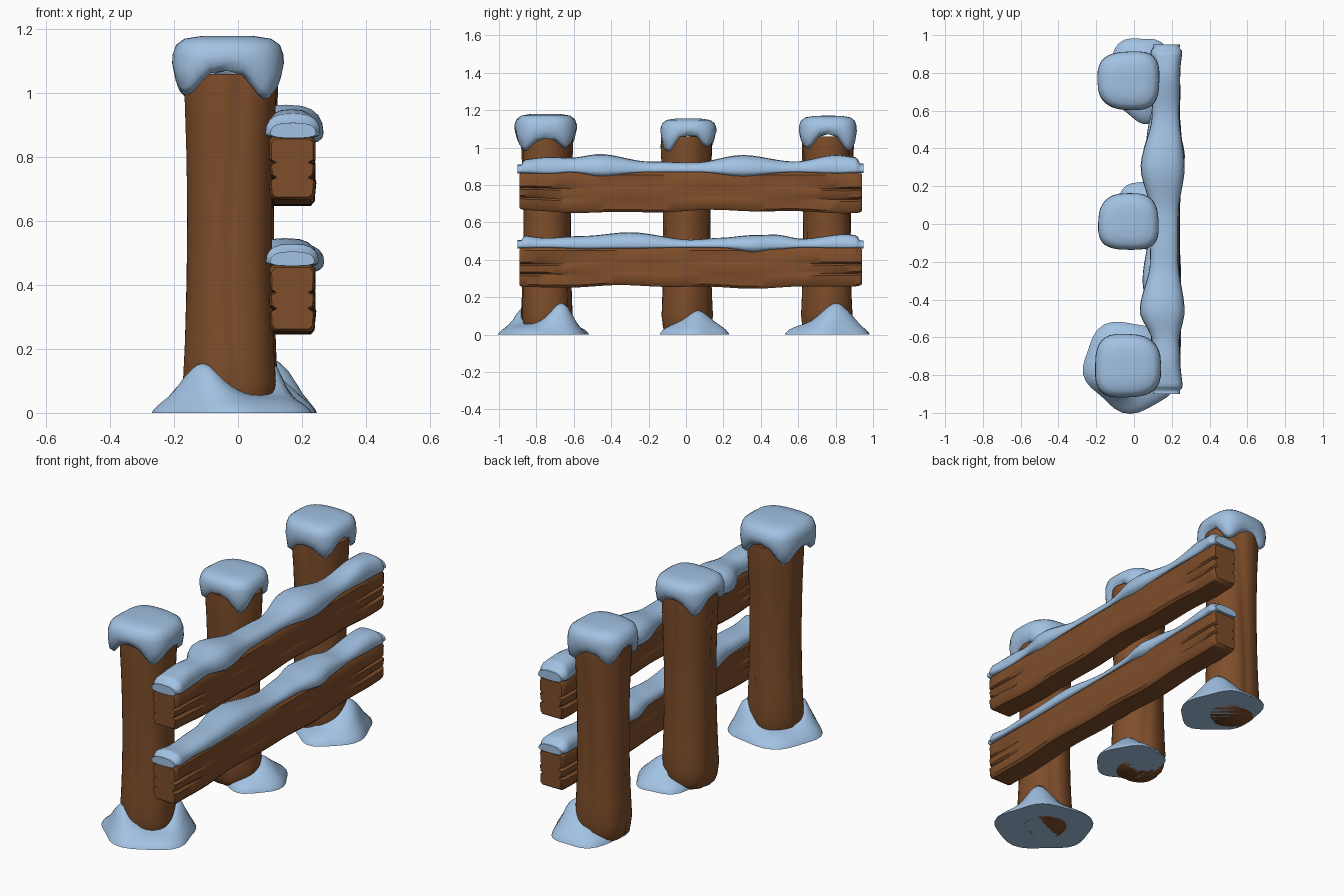
import bpy, bmesh, math
from math import sin, cos, pi, exp
from mathutils import Vector

cube = bpy.data.objects.get("Cube")
if cube:
    bpy.data.objects.remove(cube, do_unlink=True)


def material(name, rgb):
    m = bpy.data.materials.new(name)
    m.use_nodes = True
    m.diffuse_color = (*rgb, 1)
    m.node_tree.nodes["Principled BSDF"].inputs["Base Color"].default_value = (*rgb, 1)
    return m


WOOD = material("brown wood", (0.21, 0.075, 0.023))
SNOW = material("pale blue snow", (0.36, 0.54, 0.77))


def loft(name, rings, mat, angle=50):
    """Skin a list of equal-length closed rings and cap both ends."""
    bm = bmesh.new()
    loops = [[bm.verts.new(p) for p in ring] for ring in rings]
    n = len(loops[0])
    for a, b in zip(loops, loops[1:]):
        for i in range(n):
            j = (i + 1) % n
            bm.faces.new((a[i], a[j], b[j], b[i]))
    bm.faces.new(loops[0][::-1])
    bm.faces.new(loops[-1])
    bmesh.ops.recalc_face_normals(bm, faces=bm.faces)
    mesh = bpy.data.meshes.new(name)
    bm.to_mesh(mesh)
    bm.free()
    ob = bpy.data.objects.new(name, mesh)
    bpy.context.collection.objects.link(ob)
    mesh.materials.append(mat)
    bpy.ops.object.select_all(action='DESELECT')
    ob.select_set(True)
    bpy.context.view_layer.objects.active = ob
    bpy.ops.object.shade_smooth_by_angle(angle=math.radians(angle))
    return ob


def angles(n):
    return [2 * pi * i / n for i in range(n)]


def power(v, e):
    return math.copysign(abs(v) ** e, v)


def blend(keys, y):
    """Smooth interpolation through (y, value, value...) keys."""
    for a, b in zip(keys, keys[1:]):
        if y <= b[0]:
            t = max(0, (y - a[0]) / (b[0] - a[0]))
            t = t * t * (3 - 2 * t)
            return [p + (q - p) * t for p, q in zip(a[1:], b[1:])]
    return keys[-1][1:]


# Posts: gnarled trunks with vertical grooves
def post(name, cx, cy, phase):
    rings = []
    levels = [(0, 0.86), (0.015, 0.96), (0.04, 1.03)]
    levels += [(z / 10, 1.0 + 0.09 * (z / 10 - 0.55) ** 2 / 0.2) for z in range(1, 11)]
    levels += [(1.06, 1.08)]
    for z, s in levels:
        ring = []
        for a in angles(48):
            twist = a + phase + 0.25 * sin(2.5 * z + phase)
            r = 1 + 0.02 * cos(3 * twist) + 0.015 * cos(5 * twist + 2 * z)
            r -= 0.06 * max(0, cos(3.5 * twist)) ** 14
            ring.append((cx + 0.133 * s * r * cos(a), cy + 0.127 * s * r * sin(a), z))
        rings.append(ring)
    loft(name, rings, WOOD)


# Snow caps: rounded square blobs whose rim droops at the corners
def cap(name, cx, cy, hx, hy, top, phase):
    height = top - 1.02
    rings = []
    for scale, rim, f in [(0.6, 1, 0.3), (0.84, 1, 0.02), (0.96, 1, 0.14), (1.0, 0.5, 0.4),
                          (0.99, 0.1, 0.62), (0.93, 0, 0.82), (0.78, 0, 0.94),
                          (0.5, 0, 0.99), (0.2, 0, 1)]:
        ring = []
        for a in angles(32):
            droop = 0.035 * cos(4 * (a - pi / 4)) + 0.015 * cos(2 * a + phase)
            wob = scale * (1 + 0.025 * cos(3 * a + phase))
            ring.append((cx + hx * wob * power(cos(a), 0.68),
                         cy + hy * wob * power(sin(a), 0.68),
                         1.02 + height * f - rim * droop))
        rings.append(ring)
    loft(name, rings, SNOW, 80)


# Drifts: low lobed mounds with peaks banked against the post
def drift(name, cx, cy, rx, ry, phase, peaks):
    rings = []
    for t in (1, 0.98, 0.9, 0.8, 0.7, 0.6, 0.5, 0.4, 0.28, 0.15, 0.03):
        ring = []
        for a in angles(36):
            r = t * (1 + 0.05 * cos(2 * a + phase) + 0.05 * cos(5 * a + phase))
            x, y = cx + rx * r * cos(a), cy + ry * r * sin(a)
            z = 0.055 * (1 - t ** 4) ** 0.7
            for px, py, h, s in peaks:
                z += h * exp(-((x - px) ** 2 + (y - py) ** 2) / s ** 2) * min(1, 3 * (1 - t))
            ring.append((x, y, z if t < 1 else 0))
        rings.append(ring)
    loft(name, rings, SNOW, 70)


post("front_post", -0.025, -0.747, 0.4)
post("middle_post", -0.025, 0.003, 2.3)
post("back_post", -0.025, 0.757, 4.1)
cap("front_snow_cap", -0.035, -0.752, 0.175, 0.168, 1.18, 0.5)
cap("middle_snow_cap", -0.028, 0.01, 0.16, 0.15, 1.155, 2.0)
cap("back_snow_cap", -0.026, 0.76, 0.164, 0.155, 1.17, 3.6)
drift("front_snow_drift", -0.02, -0.755, 0.25, 0.235, 2.0,
      [(-0.12, -0.86, 0.11, 0.09), (0.1, -0.66, 0.12, 0.09)])
drift("middle_snow_drift", 0.07, 0.05, 0.16, 0.19, 0.6, [(0.09, 0.06, 0.075, 0.08)])
drift("back_snow_drift", 0.05, 0.765, 0.185, 0.23, 1.2, [(0.1, 0.8, 0.115, 0.1)])


# Rails: planks with worn edges and splits that deepen toward the ends
def rail(name, z0, phase):
    lo, hi = -0.89, 0.942
    rings = []
    steps = [0, 0.006, 0.014] + [i / 36 for i in range(1, 36)] + [0.986, 0.994, 1]
    for t in steps:
        y = lo + (hi - lo) * t
        end = abs(2 * t - 1)
        g = 0.017 * max(0, (end - 0.62) / 0.38)
        shrink = 1 - 0.1 * max(0, 1 - (1 - end) / 0.026) ** 2
        w = 0.003 * sin(7 * y + phase)
        side = [(0.058, 0), (0.070, 0.013), (0.072 + w, 0.06), (0.071 - g, 0.07),
                (0.070 - w, 0.08), (0.073, 0.115), (0.071 - g, 0.124), (0.070 + w, 0.133),
                (0.072, 0.195), (0.060, 0.21)]
        outline = side + [(-x, z) for x, z in reversed(side)]
        sag = 0.006 * sin(5 * y + phase) + 0.004 * sin(13 * y)
        rings.append([(0.17 + x * shrink, y, z0 + 0.105 + (z - 0.105) * shrink
                       + sag * (1 - z / 0.21)) for x, z in outline])
    loft(name, rings, WOOD, 40)


rail("upper_rail", 0.658, 0.5)
rail("lower_rail", 0.255, 3.0)


# Snow along the rails: keys are y, right edge, left edge, height, droop
def rail_snow(name, z0, keys):
    lo, hi = -0.9, 0.95
    rings = []
    for i in range(61):
        t = i / 60
        t = 0.5 - 0.5 * cos(pi * t)
        y = lo + (hi - lo) * t
        x0, x1, h, drop = blend(keys, y)
        gap = min(y - lo, hi - y)
        s = max(0.55, min(1, gap / 0.045)) if gap < 0.045 else 1
        s = 0.55 + 0.45 * math.sqrt(max(0, 1 - ((1 - s) / 0.45) ** 2))
        mid, half = (x0 + x1) / 2, (x1 - x0) / 2 * (0.6 + 0.4 * s)
        ring = []
        for a in angles(20):
            u, v = power(cos(a), 0.7), power(sin(a), 0.85)
            ring.append((mid + half * u, y, z0 + (h * s if v > 0 else drop) * v))
        rings.append(ring)
    loft(name, rings, SNOW, 80)


rail_snow("upper_rail_snow", 0.875, [
    (-0.9, 0.085, 0.26, 0.06, 0.015), (-0.72, 0.09, 0.245, 0.075, 0.025),
    (-0.62, 0.095, 0.24, 0.07, 0.01), (-0.46, 0.03, 0.268, 0.09, 0.04),
    (-0.2, 0.085, 0.235, 0.05, 0.012), (0.05, 0.09, 0.235, 0.045, 0.01),
    (0.3, 0.035, 0.268, 0.085, 0.04), (0.58, 0.095, 0.24, 0.05, 0.01),
    (0.8, 0.1, 0.245, 0.085, 0.02), (0.95, 0.085, 0.258, 0.07, 0.012)])
rail_snow("lower_rail_snow", 0.472, [
    (-0.9, 0.085, 0.255, 0.06, 0.012), (-0.75, 0.095, 0.245, 0.045, 0.01),
    (-0.55, 0.09, 0.25, 0.055, 0.02), (-0.3, 0.045, 0.25, 0.075, 0.018),
    (0.03, 0.09, 0.235, 0.035, 0.01), (0.18, 0.08, 0.24, 0.045, 0.012),
    (0.36, 0.045, 0.27, 0.06, 0.04), (0.48, 0.07, 0.25, 0.062, 0.025),
    (0.62, 0.095, 0.24, 0.04, 0.01), (0.85, 0.09, 0.245, 0.065, 0.015),
    (0.95, 0.085, 0.255, 0.055, 0.012)])
